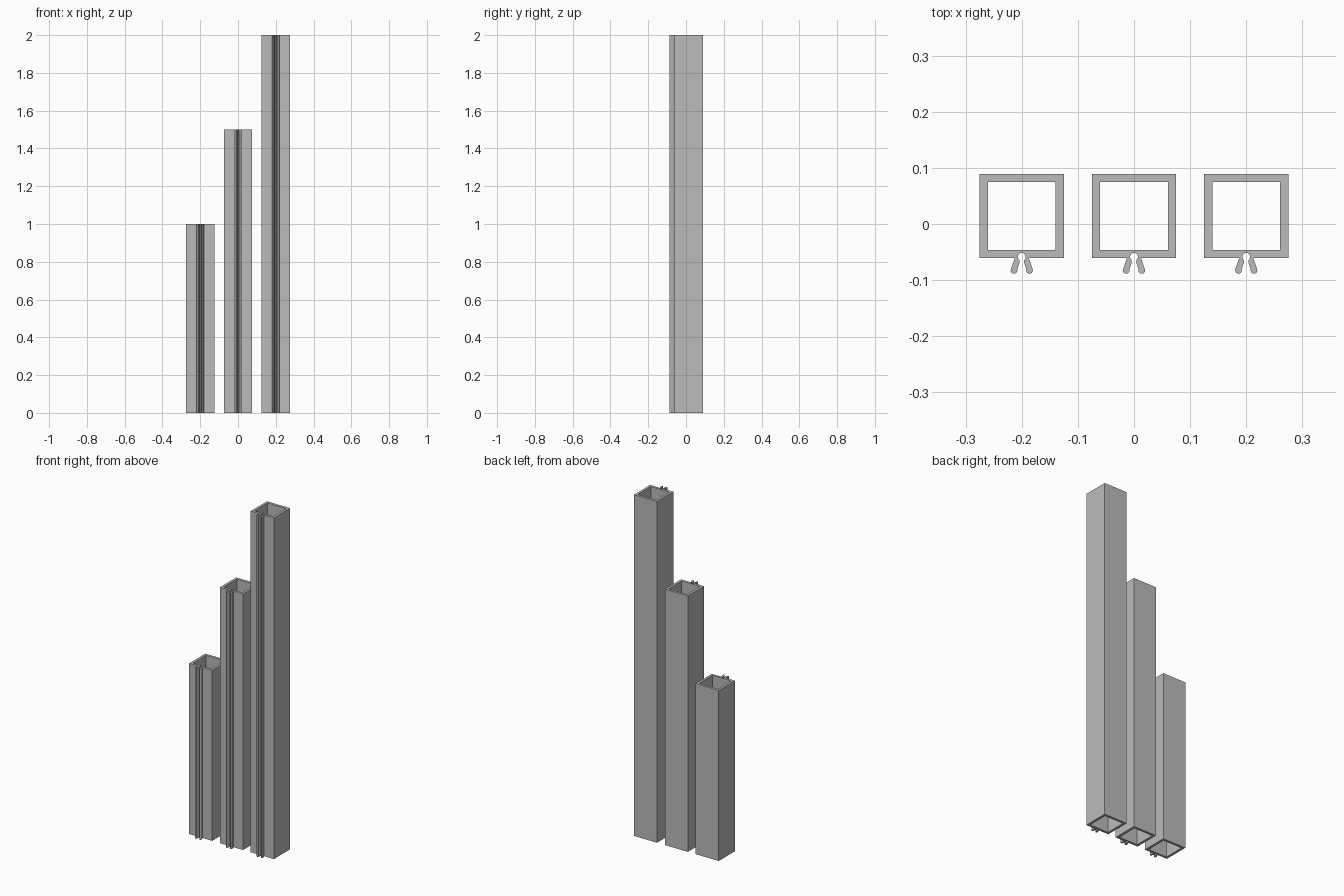
import bpy
import bmesh
from math import radians, cos, sin

cube = bpy.data.objects.get("Cube")
if cube:
    bpy.data.objects.remove(cube, do_unlink=True)

grey = bpy.data.materials.new("plain grey")
grey.use_nodes = True
colour = (0.5, 0.5, 0.5, 1)
grey.diffuse_color = colour
grey.node_tree.nodes["Principled BSDF"].inputs["Base Color"].default_value = colour

HALF, WALL = 0.075, 0.0145
FRONT, BACK = -0.0605, 0.0895


def arc(cx, cy, r, start, end, steps):
    angles = [radians(start + (end - start) * i / steps) for i in range(steps + 1)]
    return [(cx + r * cos(a), cy + r * sin(a)) for a in angles]


def outer_profile():
    # Half outline: round slot, flared prong with rounded tip, tube corners
    half = arc(0, -0.0585, 0.007, 90, 230, 8)
    half.append((-0.0038, -0.068))
    half += arc(-0.0138, -0.0825, 0.006, 17, -197, 10)
    half += [(-0.0125, FRONT), (-HALF, FRONT), (-HALF, BACK)]
    return half + [(-x, y) for x, y in reversed(half[1:])]


def inner_profile():
    w, f, b = HALF - WALL, FRONT + WALL, BACK - WALL
    return [(-w, f), (w, f), (w, b), (-w, b)]


def tube(name, x, height):
    bm = bmesh.new()
    edges = []
    for loop in (outer_profile(), inner_profile()):
        verts = [bm.verts.new((px, py, 0)) for px, py in loop]
        edges += [bm.edges.new((v, verts[i - 1])) for i, v in enumerate(verts)]
    # Fill the section around its hollow, then raise it to full height
    bmesh.ops.triangle_fill(bm, use_beauty=True, edges=edges, normal=(0, 0, 1))
    raised = bmesh.ops.extrude_face_region(bm, geom=bm.faces[:], use_keep_orig=True)
    top = [g for g in raised["geom"] if isinstance(g, bmesh.types.BMVert)]
    bmesh.ops.translate(bm, verts=top, vec=(0, 0, height))
    bmesh.ops.recalc_face_normals(bm, faces=bm.faces[:])
    mesh = bpy.data.meshes.new(name)
    bm.to_mesh(mesh)
    bm.free()
    mesh.materials.append(grey)
    obj = bpy.data.objects.new(name, mesh)
    obj.location.x = x
    bpy.context.collection.objects.link(obj)


# Three lengths of the same extrusion
tube("short_tube", -0.2, 1.0)
tube("middle_tube", 0.0, 1.5)
tube("tall_tube", 0.2, 2.0)
